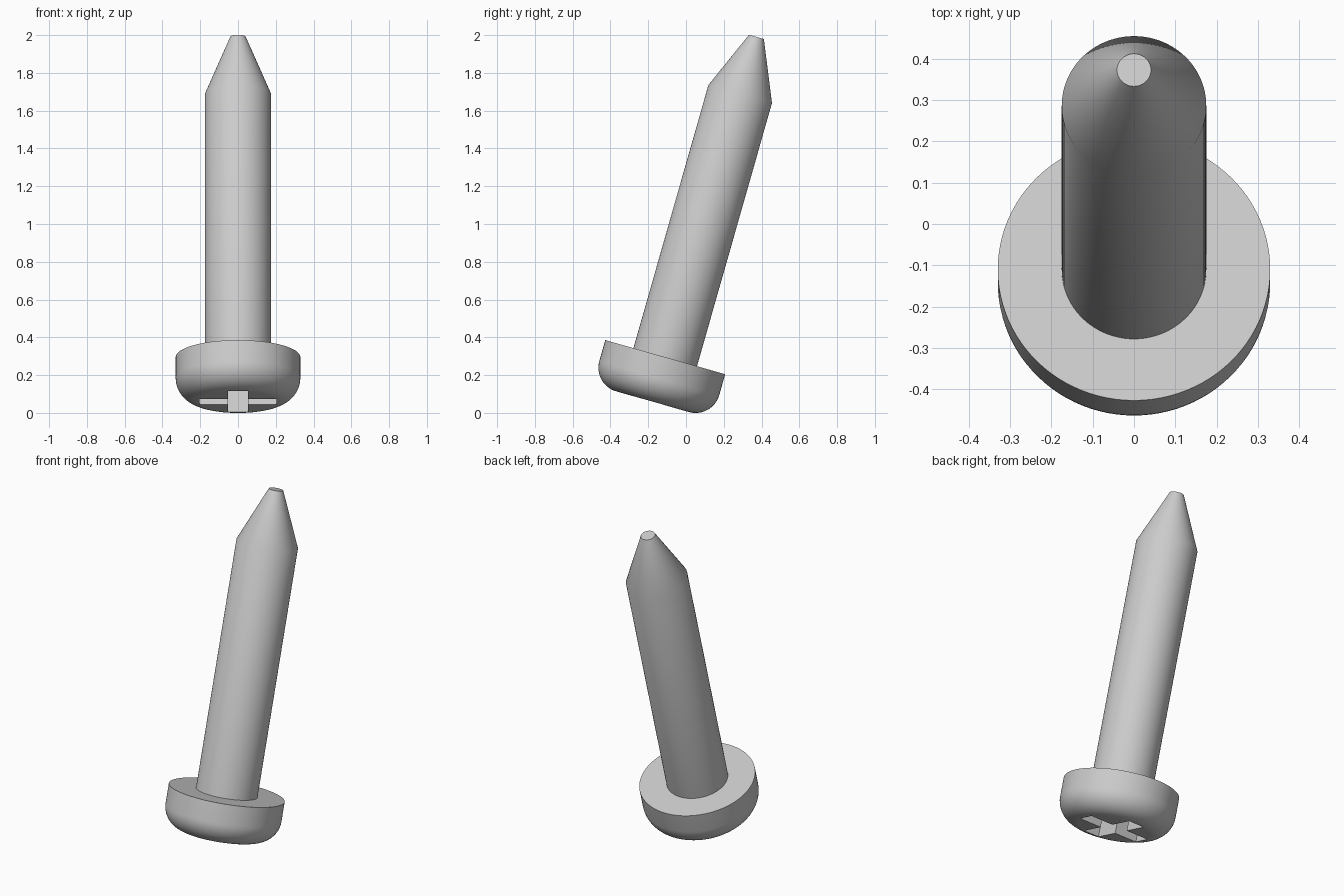
import bpy, bmesh, math
from mathutils import Matrix, Vector

cube = bpy.data.objects.get("Cube")
if cube:
    bpy.data.objects.remove(cube, do_unlink=True)

SIDES = 96
HEAD_R, HEAD_H, FILLET = 0.33, 0.245, 0.13
SHANK_R, SHANK_L = 0.175, 1.448
TIP_R, TIP_Z = 0.041, 1.763
SLOT_HALF_W, SLOT_REACH, SLOT_DEPTH = 0.053, 0.205, 0.15

# Plain grey metal
metal = bpy.data.materials.new("grey_metal")
metal.use_nodes = True
grey = (0.6, 0.6, 0.6, 1)
metal.diffuse_color = grey
metal.node_tree.nodes["Principled BSDF"].inputs["Base Color"].default_value = grey


def to_object(name, bm):
    bmesh.ops.recalc_face_normals(bm, faces=bm.faces)
    mesh = bpy.data.meshes.new(name)
    bm.to_mesh(mesh)
    bm.free()
    mesh.materials.append(metal)
    obj = bpy.data.objects.new(name, mesh)
    bpy.context.collection.objects.link(obj)
    return obj


def lathe(name, profile):
    """Closed solid of revolution; its first and last rings are capped."""
    bm = bmesh.new()
    rings = []
    for r, z in profile:
        angles = [math.tau * i / SIDES for i in range(SIDES)]
        rings.append([bm.verts.new((r * math.cos(a), r * math.sin(a), z)) for a in angles])
    for low, high in zip(rings, rings[1:]):
        for i in range(SIDES):
            j = (i + 1) % SIDES
            bm.faces.new((low[i], low[j], high[j], high[i]))
    bm.faces.new(rings[0])
    bm.faces.new(rings[-1])
    return to_object(name, bm)


# Screw: rounded pan head, straight shank, blunt conical point
profile = []
for i in range(13):
    a = math.pi / 2 * i / 12
    profile.append((HEAD_R - FILLET + FILLET * math.sin(a),
                    -HEAD_H + FILLET - FILLET * math.cos(a)))
profile += [(HEAD_R, 0), (SHANK_R, 0), (SHANK_R, SHANK_L), (TIP_R, TIP_Z)]
screw = lathe("screw", profile)

# Cross-shaped cutter for the drive recess
bm = bmesh.new()
w, reach = SLOT_HALF_W, SLOT_REACH
outline = []
for k in range(4):
    turn = Matrix.Rotation(k * math.pi / 2, 3, "Z")
    outline += [turn @ Vector((x, y, -HEAD_H - 0.1)) for x, y in ((reach, -w), (reach, w), (w, w))]
face = bm.faces.new([bm.verts.new(p) for p in outline])
grown = bmesh.ops.extrude_face_region(bm, geom=[face], use_keep_orig=True)
top = [v for v in grown["geom"] if isinstance(v, bmesh.types.BMVert)]
bmesh.ops.translate(bm, verts=top, vec=(0, 0, 0.1 + SLOT_DEPTH))
cutter = to_object("recess_cutter", bm)
cutter.hide_render = True

# Cut the recess, then shade smooth with sharp rims
cut = screw.modifiers.new("drive_recess", "BOOLEAN")
cut.operation = "DIFFERENCE"
cut.solver = "EXACT"
cut.object = cutter
bpy.ops.object.select_all(action="DESELECT")
screw.select_set(True)
bpy.context.view_layer.objects.active = screw
bpy.ops.object.modifier_apply(modifier=cut.name)
bpy.data.objects.remove(cutter, do_unlink=True)
bpy.ops.object.shade_smooth_by_angle(angle=math.radians(30))

# Lean the screw backwards
screw.location = (0, -0.11, 0.295)
screw.rotation_euler = (-math.radians(15.9), 0, 0)
